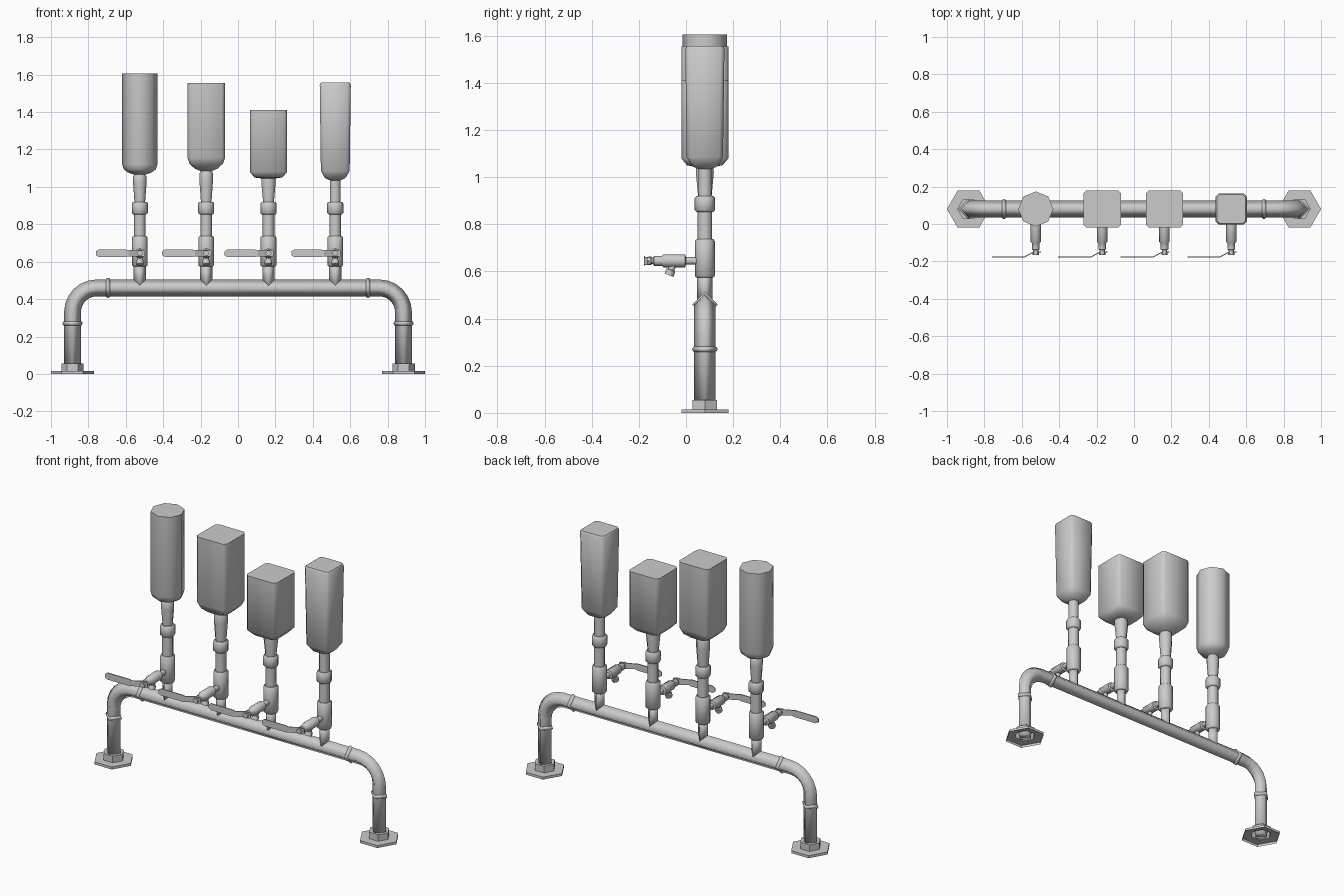
import bpy, bmesh, math
from mathutils import Vector

if "Cube" in bpy.data.objects:
    bpy.data.objects.remove(bpy.data.objects["Cube"])

Y = 0.08            # depth of the pipe plane
PIPE_Z = 0.46
LEG_X = 0.885


def build(name, rings, caps=True, smooth_angle=50, offset=(0, 0, 0)):
    """Skin a list of equal-length point rings into one mesh object."""
    bm = bmesh.new()
    o = Vector(offset)
    vs = [[bm.verts.new(Vector(p) + o) for p in r] for r in rings]
    n = len(vs[0])
    for a, b in zip(vs, vs[1:]):
        for i in range(n):
            j = (i + 1) % n
            bm.faces.new((a[i], a[j], b[j], b[i]))
    if caps:
        bm.faces.new(vs[0][::-1])
        bm.faces.new(vs[-1])
    bmesh.ops.recalc_face_normals(bm, faces=bm.faces)
    for f in bm.faces:
        f.smooth = True
    for e in bm.edges:
        if len(e.link_faces) == 2:
            e.smooth = e.calc_face_angle(0) < math.radians(smooth_angle)
    me = bpy.data.meshes.new(name)
    bm.to_mesh(me)
    bm.free()
    ob = bpy.data.objects.new(name, me)
    bpy.context.collection.objects.link(ob)
    return ob


def ring(c, axis, ref, r, sides):
    axis = Vector(axis).normalized()
    u = (Vector(ref) - axis * axis.dot(Vector(ref))).normalized()
    w = axis.cross(u)
    step = 2 * math.pi / sides
    return [Vector(c) + r * (math.cos(i * step) * u + math.sin(i * step) * w)
            for i in range(sides)]


def lathe(name, base, axis, ref, profile, sides, **kw):
    """Profile is (radius, distance along axis)."""
    d = Vector(axis).normalized()
    return build(name, [ring(Vector(base) + d * t, d, ref, r, sides)
                        for r, t in profile], **kw)


# Main pipe: four-sided tube swept from foot to foot through two elbows
B = 0.13
left = [Vector((-LEG_X, Y, 0.01))]
for i in range(7):
    a = math.pi - i * math.pi / 12
    left.append(Vector((-LEG_X + B + B * math.cos(a), Y,
                        PIPE_Z - B + B * math.sin(a))))
path = left + [Vector((-p.x, p.y, p.z)) for p in reversed(left)]
rings = []
for i, p in enumerate(path):
    t = path[min(i + 1, len(path) - 1)] - path[max(i - 1, 0)]
    if i in (0, 1):
        t = Vector((0, 0, 1))
    if i >= len(path) - 2:
        t = Vector((0, 0, -1))
    rings.append(ring(p, t, (0, 1, 0), 0.045, 4))
build("main_pipe", rings, smooth_angle=100, caps=True)

# Feet and pipe collars, on both sides
collar = [(0.042, -0.012), (0.05, -0.009), (0.054, 0), (0.05, 0.009), (0.042, 0.012)]
for s, side in ((-1, "left"), (1, "right")):
    lathe("foot_flange_" + side, (s * LEG_X, Y, 0), (0, 0, 1), (1, 0, 0),
          [(0.115, 0), (0.115, 0.015), (0.06, 0.015), (0.06, 0.055), (0.038, 0.055)],
          6, caps=False)
    lathe("leg_collar_" + side, (s * LEG_X, Y, 0.27), (0, 0, 1), (1, 0, 0),
          collar, 4, smooth_angle=100)
    lathe("beam_collar_" + side, (s * 0.695, Y, PIPE_Z), (1, 0, 0), (0, 1, 0),
          collar, 4, smooth_angle=100)


# Bottles: rings of a chamfered square (half size, chamfer, height)
def chamfered(h, c, z):
    k = h - c
    return [(h, -k, z), (h, k, z), (k, h, z), (-k, h, z),
            (-h, k, z), (-h, -k, z), (-k, -h, z), (k, -h, z)]


def square_bottle(name, x, neck, body):
    prof = [(r, r * 0.586, z) for r, z in neck] + body
    return build(name, [chamfered(*p) for p in prof], offset=(x, Y, 0))


XS = (-0.525, -0.17, 0.163, 0.52)
lathe("round_bottle", (XS[0], Y, 0), (0, 0, 1), (1, 0, 0),
      [(0.027, 0.9), (0.036, 1.02), (0.036, 1.055), (0.03, 1.065), (0.065, 1.078),
       (0.085, 1.093), (0.094, 1.12), (0.094, 1.605)], 8)
square_bottle("tall_square_bottle", XS[1],
              [(0.027, 0.9), (0.036, 1.03), (0.036, 1.07), (0.031, 1.085)],
              [(0.062, 0.025, 1.098), (0.09, 0.022, 1.125), (0.1, 0.016, 1.155),
               (0.1, 0.016, 1.555)])
square_bottle("short_square_bottle", XS[2],
              [(0.027, 0.9), (0.038, 1.02), (0.036, 1.045)],
              [(0.075, 0.022, 1.05), (0.1, 0.016, 1.08), (0.1, 0.016, 1.41)])
square_bottle("slim_square_bottle", XS[3],
              [(0.028, 0.9), (0.028, 1.035)],
              [(0.055, 0.02, 1.047), (0.077, 0.016, 1.085), (0.083, 0.016, 1.545),
               (0.077, 0.014, 1.557)])


# Handle: thin bent strip; path rows are (x, y, half height)
def handle(name, x):
    rows = [(0.028, -0.15, 0.012), (0.018, -0.15, 0.018), (-0.012, -0.15, 0.018),
            (-0.06, -0.176, 0.016), (-0.075, -0.176, 0.02),
            (-0.22, -0.176, 0.02), (-0.235, -0.176, 0.01)]
    t = 0.003
    build(name, [[(px, py - t, -h), (px, py + t, -h), (px, py + t, h), (px, py - t, h)]
                 for px, py, h in rows], smooth_angle=20, offset=(x, 0, 0.645))


# Risers and taps, one under each bottle
for i, x in enumerate(XS, 1):
    up, out = (0, 0, 1), (0, -1, 0)
    lathe(f"riser_pipe_{i}", (x, Y, 0), up, (1, 0, 0),
          [(0.033, PIPE_Z), (0.033, 0.6)], 4, smooth_angle=100)
    lathe(f"valve_body_{i}", (x, Y, 0), up, (1, 0, 0),
          [(0.036, 0.575), (0.042, 0.58), (0.042, 0.73), (0.036, 0.737)], 8)
    lathe(f"upper_pipe_{i}", (x, Y, 0), up, (1, 0, 0),
          [(0.031, 0.73), (0.031, 0.87)], 8)
    lathe(f"bottle_coupler_{i}", (x, Y, 0), up, (1, 0, 0),
          [(0.036, 0.853), (0.043, 0.86), (0.043, 0.912), (0.036, 0.92)], 8)
    lathe(f"tap_body_{i}", (x, 0, 0.645), out, (1, 0, 0),
          [(0.016, -0.05), (0.016, 0.0), (0.028, 0.004), (0.028, 0.095),
           (0.021, 0.102), (0.021, 0.135), (0.014, 0.14), (0.014, 0.16)], 8)
    lathe(f"tap_spout_{i}", (x, -0.05, 0.64), (0, -0.4, -1), (1, 0, 0),
          [(0.014, 0), (0.014, 0.035), (0.02, 0.037), (0.02, 0.06)], 8)
    lathe(f"handle_nut_{i}", (x, 0, 0.645), out, (1, 0, 0),
          [(0.017, 0.15), (0.017, 0.165)], 6)
    handle(f"tap_handle_{i}", x)
